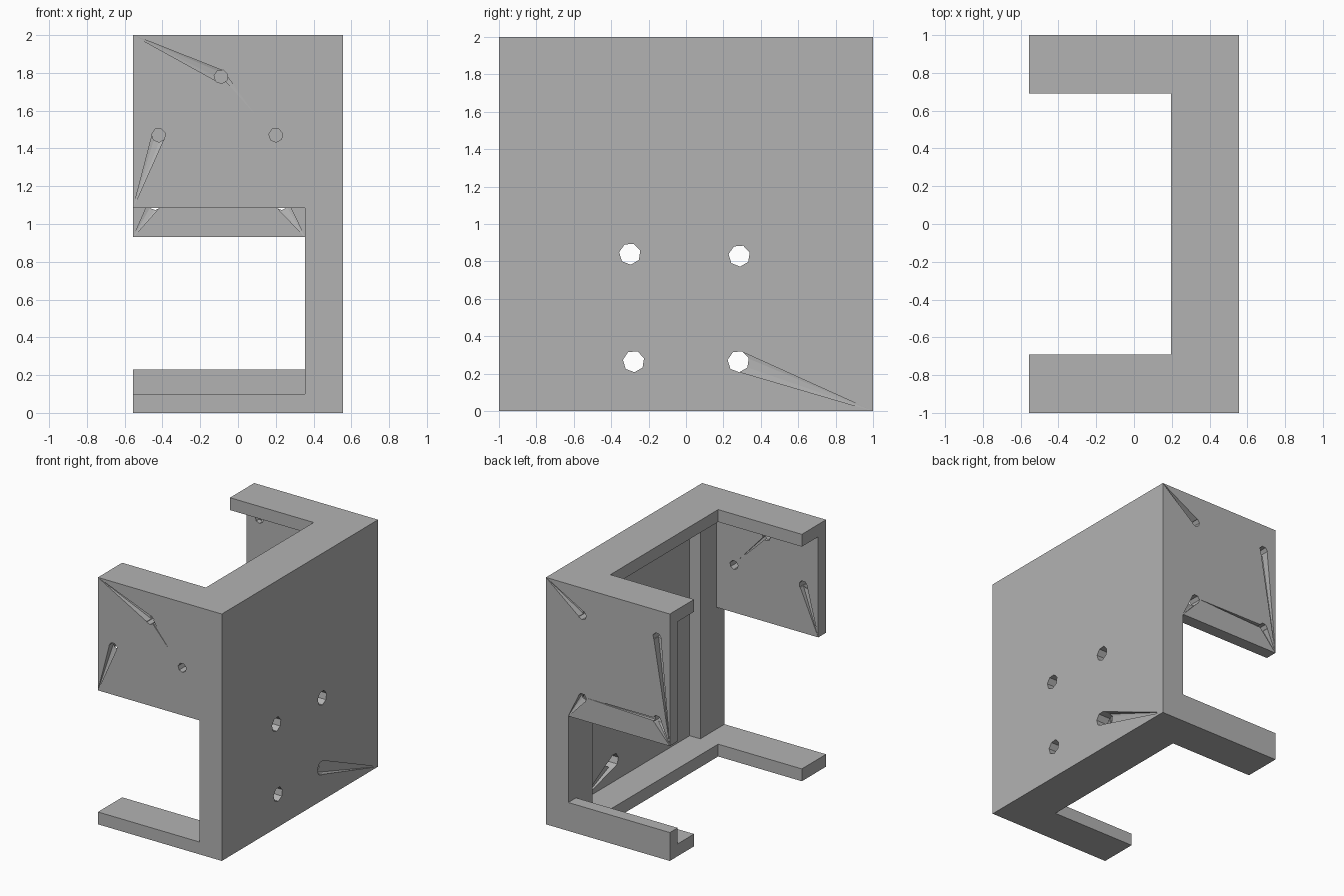
import bpy, bmesh, math
from mathutils import Vector

if "Cube" in bpy.data.objects:
    bpy.data.objects.remove(bpy.data.objects["Cube"])

grey = bpy.data.materials.new("plain_grey")
grey.use_nodes = True
colour = (0.45, 0.45, 0.45, 1)
grey.diffuse_color = colour
grey.node_tree.nodes["Principled BSDF"].inputs["Base Color"].default_value = colour


def hull(name, points):
    """Solid convex object around the points."""
    bm = bmesh.new()
    for p in points:
        bm.verts.new(p)
    res = bmesh.ops.convex_hull(bm, input=bm.verts)
    loose = {g for g in res["geom_interior"] + res["geom_unused"]
             if isinstance(g, bmesh.types.BMVert)}
    bmesh.ops.delete(bm, geom=list(loose), context="VERTS")
    bmesh.ops.dissolve_limit(bm, angle_limit=0.01, verts=bm.verts, edges=bm.edges)
    bmesh.ops.recalc_face_normals(bm, faces=bm.faces)
    mesh = bpy.data.meshes.new(name)
    bm.to_mesh(mesh)
    bm.free()
    mesh.materials.append(grey)
    obj = bpy.data.objects.new(name, mesh)
    bpy.context.collection.objects.link(obj)
    return obj


def box(xs, ys, zs):
    return [(x, y, z) for x in xs for y in ys for z in zs]


def cut(points):
    """Subtract a convex solid from the bracket."""
    cutter = hull("cutter", points)
    cutter.hide_render = True
    mod = bracket.modifiers.new("cut", "BOOLEAN")
    mod.operation, mod.solver, mod.object = "DIFFERENCE", "EXACT", cutter
    bpy.context.view_layer.objects.active = bracket
    bpy.ops.object.modifier_apply(modifier=mod.name)
    bpy.data.objects.remove(cutter)


def ring(axis, level, u, z, r, sides=7):
    """Polygon facing along the axis; u is the other level coordinate."""
    pts = []
    for i in range(sides):
        t = math.tau * i / sides + 0.3
        a, b = u + r * math.cos(t), z + r * math.sin(t)
        pts.append(Vector((level, a, b) if axis == "x" else (a, level, b)))
    return pts


def hole(axis, span, u, z, r):
    cut(ring(axis, span[0], u, z, r) + ring(axis, span[1], u, z, r))


def trough(axis, face, depth, u, z, r, apex):
    """Groove tapering from a hole to a point on the same face."""
    tip = (face, *apex) if axis == "x" else (apex[0], face, apex[1])
    cut(ring(axis, face - depth * 0.1, u, z, r) + ring(axis, face + depth, u, z, r)
        + [Vector(tip)])


# Outer block
bracket = hull("bracket", box((-0.555, 0.555), (-1, 1), (0, 2)))

# Opening through the flanges, cavity, and recess between the corner posts
cut(box((-0.7, 0.195), (-0.69, 0.69), (-0.1, 2.1)))
cut(box((-0.7, 0.355), (-0.9, 0.9), (0.1, 1.9)))
cut(box((0.1, 0.45), (-0.69, 0.69), (0.1, 1.9)))

# Tall front window and shorter back window
cut(box((-0.7, 0.355), (-1.1, -0.8), (0.1, 1.085)))
cut(box((-0.7, 0.355), (0.8, 1.1), (0.23, 0.93)))

# Bolt holes: side plate, front wall, back wall
for y, z in ((-0.3, 0.84), (0.285, 0.83), (-0.28, 0.265), (0.28, 0.265)):
    hole("x", (0.4, 0.6), y, z, 0.058)
for x, z in ((-0.09, 1.78), (-0.42, 1.47), (0.2, 1.47)):
    hole("y", (-1.05, -0.85), x, z, 0.037)
for x in (0.23, -0.44):
    for z in (1.78, 1.11):
        hole("y", (0.85, 1.05), x, z, 0.037)

# Tapered grooves on the side plate, outside and inside
trough("x", 0.555, -0.06, 0.28, 0.265, 0.055, (1, 0))
trough("x", 0.45, 0.04, 0.28, 0.265, 0.055, (0.69, 0.1))

# Tapered grooves on the front wall
trough("y", -1, 0.06, -0.09, 1.78, 0.034, (-0.555, 2))
trough("y", -1, 0.06, -0.42, 1.47, 0.034, (-0.555, 1.085))
trough("y", -0.9, -0.04, -0.42, 1.47, 0.034, (-0.555, 1.085))
trough("y", -0.9, -0.03, -0.09, 1.78, 0.012, (0.18, 1.5))
trough("y", -1, 0.01, -0.07, 1.78, 0.012, (0.09, 1.58))

# Tapered grooves on the back wall
trough("y", 1, -0.06, 0.23, 1.78, 0.034, (0.555, 2))
trough("y", 1, -0.06, -0.44, 1.78, 0.034, (-0.555, 0.93))
for face, depth in ((1, -0.05), (0.9, 0.04)):
    trough("y", face, depth, 0.23, 1.11, 0.034, (0.355, 0.93))
    trough("y", face, depth, -0.44, 1.11, 0.034, (-0.555, 0.93))
trough("y", 1, -0.03, -0.44, 1.11, 0.014, (0.21, 1.12))
